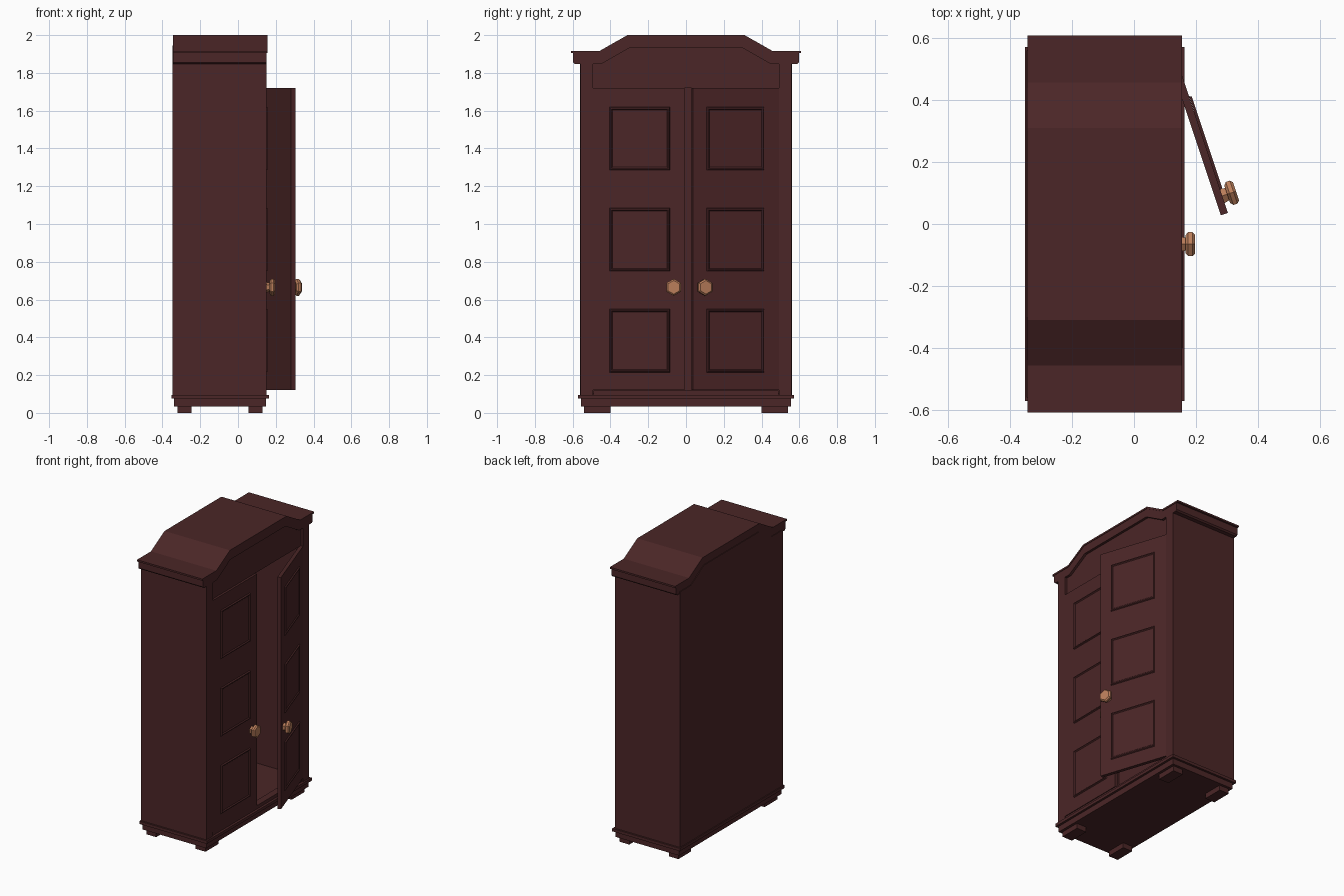
import bpy, bmesh, math
from mathutils import Matrix, Vector

if "Cube" in bpy.data.objects:
    bpy.data.objects.remove(bpy.data.objects["Cube"])


def material(name, rgb):
    m = bpy.data.materials.new(name)
    m.use_nodes = True
    m.diffuse_color = (*rgb, 1)
    m.node_tree.nodes["Principled BSDF"].inputs["Base Color"].default_value = (*rgb, 1)
    return m


WOOD = material("dark mahogany", (0.07, 0.019, 0.020))
COPPER = material("copper knob", (0.50, 0.21, 0.105))


def finish(bm, name, mat=WOOD):
    bmesh.ops.recalc_face_normals(bm, faces=bm.faces)
    me = bpy.data.meshes.new(name)
    bm.to_mesh(me)
    bm.free()
    me.materials.append(mat)
    ob = bpy.data.objects.new(name, me)
    bpy.context.collection.objects.link(ob)
    return ob


def add_box(bm, x, y, z):
    size = Vector((x[1] - x[0], y[1] - y[0], z[1] - z[0]))
    mid = Vector((x[0] + x[1], y[0] + y[1], z[0] + z[1])) / 2
    bmesh.ops.create_cube(bm, size=1, matrix=Matrix.Translation(mid) @ Matrix.Diagonal((*size, 1)))


def box(name, x, y, z):
    bm = bmesh.new()
    add_box(bm, x, y, z)
    return finish(bm, name)


def extrude_x(name, outline, x):
    """Extrude a closed (y, z) outline between two x positions."""
    bm = bmesh.new()
    face = bm.faces.new([bm.verts.new((x[0], y, z)) for y, z in outline])
    out = bmesh.ops.extrude_face_region(bm, geom=[face])
    verts = [v for v in out["geom"] if isinstance(v, bmesh.types.BMVert)]
    bmesh.ops.translate(bm, verts=verts, vec=(x[1] - x[0], 0, 0))
    return finish(bm, name)


def mirrored(half):
    return half + [(-y, z) for y, z in reversed(half)]


BACK, FRONT = -0.347, 0.152

# Feet, plinth and base moulding
for side, sy in (("right", -1), ("left", 1)):
    ys = sorted((sy * 0.40, sy * 0.54))
    box("back_foot_" + side, (-0.32, -0.247), ys, (0, 0.037))
    box("front_foot_" + side, (0.055, 0.13), ys, (0, 0.037))
box("plinth", (-0.338, 0.148), (-0.557, 0.557), (0.035, 0.077))
box("base_moulding", (-0.353, 0.163), (-0.572, 0.572), (0.075, 0.095))

# Hollow carcass: floor, sides, front posts, back panel
box("floor", (BACK + 0.01, 0.125), (-0.54, 0.54), (0.09, 0.105))
box("front_sill", (0.10, 0.147), (-0.49, 0.49), (0.09, 0.118))
for side, sy in (("right", -1), ("left", 1)):
    box("side_panel_" + side, (BACK, FRONT - 0.01), sorted((sy * 0.535, sy * 0.56)), (0.09, 1.86))
    box("front_post_" + side, (0.10, FRONT), sorted((sy * 0.492, sy * 0.559)), (0.09, 1.86))
arch = [(0.44, 1.86), (0.30, 1.945)]
extrude_x("back_panel", mirrored([(0.545, 0.09), (0.545, 1.86)] + arch), (BACK, BACK + 0.02))

# Recessed panel above the doors
extrude_x("pediment_panel", mirrored([(0.50, 1.72), (0.50, 1.86)] + arch), (0.105, 0.135))

# Arched cornice and its thin top lip
extrude_x("cornice", mirrored([
    (0.45, 1.846), (0.588, 1.846), (0.597, 1.855), (0.597, 1.908),
    (0.455, 1.908), (0.307, 1.992)]) [:6] + [
    (-0.307, 1.992), (-0.455, 1.908), (-0.597, 1.908), (-0.597, 1.855),
    (-0.588, 1.846), (-0.45, 1.846), (-0.30, 1.932), (0.30, 1.932)], (-0.343, FRONT))
extrude_x("cornice_lip", mirrored([
    (0.305, 1.988), (0.455, 1.904), (0.61, 1.904), (0.61, 1.916), (0.458, 1.916), (0.31, 2.0)])[:6] + [
    (-0.31, 2.0), (-0.458, 1.916), (-0.61, 1.916), (-0.61, 1.904), (-0.455, 1.904), (-0.305, 1.988)],
    (-0.344, 0.155))


# Doors: slab with three framed, raised panels, hinged at the local origin
def door(side, sy, angle):
    place = Matrix.Translation((0.138, sy * 0.495, 0)) @ Matrix.Rotation(angle, 4, "Z")
    bm = bmesh.new()
    add_box(bm, (-0.012, 0.012), sorted((0, -sy * 0.488)), (0.12, 1.72))
    slab = finish(bm, "door_" + side)
    slab.matrix_world = place
    bm = bmesh.new()
    for z in (0.215, 0.75, 1.285):
        ys = sorted((-sy * 0.09, -sy * 0.41))
        rect = [(ys[0], z), (ys[1], z), (ys[1], z + 0.335), (ys[0], z + 0.335)]
        face = bm.faces.new([bm.verts.new((0.0121, y, h)) for y, h in rect])
        if face.normal.x < 0:
            face.normal_flip()
        face.normal_update()
        # raised rim, then a sunken centre field
        for width, rise in ((0.006, 0.008), (0.008, 0.0), (0.008, -0.006)):
            bmesh.ops.inset_individual(bm, faces=[face], thickness=width, depth=0)
            for v in face.verts:
                v.co.x += rise
    panels = finish(bm, "door_panels_" + side)
    panels.matrix_world = place

    # Six-sided knob on a short stem
    bm = bmesh.new()
    for r1, r2, x, depth in ((0.028, 0.024, 0.020, 0.022), (0.034, 0.045, 0.033, 0.008),
                             (0.045, 0.045, 0.044, 0.014), (0.045, 0.036, 0.055, 0.008)):
        m = Matrix.Translation((x, -sy * 0.43, 0.665)) @ Matrix.Rotation(math.pi / 2, 4, "Y")
        bmesh.ops.create_cone(bm, cap_ends=True, segments=6, radius1=r1, radius2=r2, depth=depth,
                              matrix=m @ Matrix.Rotation(math.pi / 2, 4, "Z"))
    # turn the corners to point straight up and down
    top = max(bm.verts, key=lambda v: v.co.z).co.z
    if top < 0.665 + 0.043:
        bmesh.ops.rotate(bm, verts=bm.verts, cent=(0, -sy * 0.43, 0.665),
                         matrix=Matrix.Rotation(math.pi / 6, 3, "X"))
    knob = finish(bm, "knob_" + side, COPPER)
    knob.matrix_world = place


door("right", -1, 0)
door("left", 1, math.radians(18.4))
